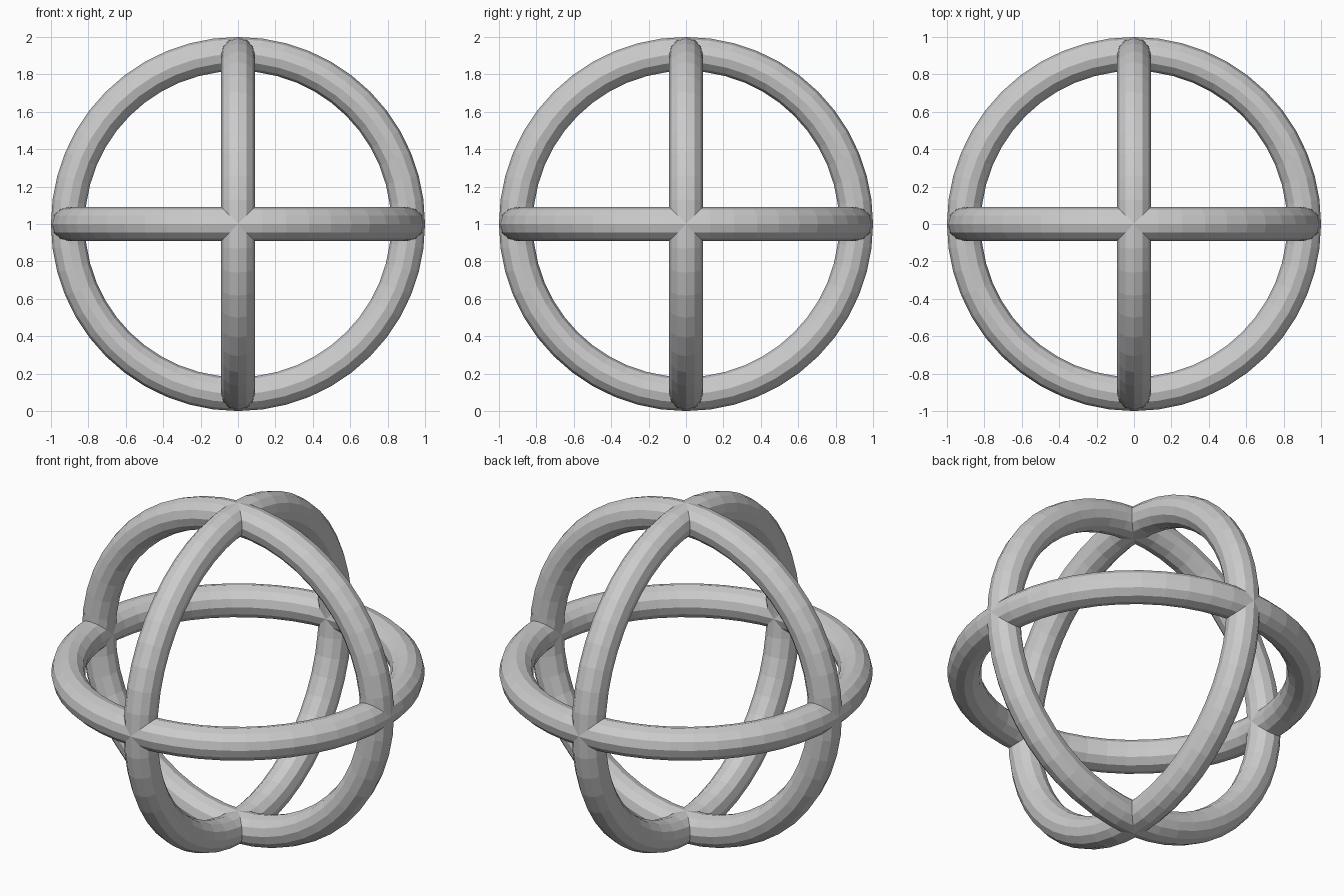
import bpy
from math import pi

if "Cube" in bpy.data.objects:
    bpy.data.objects.remove(bpy.data.objects["Cube"])

R = 1 / 1.1          # ring centreline radius
r = R * 0.1          # tube radius

# three equal rings crossing at right angles
for name, rot in (("level_ring", (0, 0, 0)),
                  ("front_ring", (pi / 2, 0, 0)),
                  ("side_ring", (0, pi / 2, 0))):
    bpy.ops.mesh.primitive_torus_add(
        major_radius=R, minor_radius=r, major_segments=48, minor_segments=12,
        location=(0, 0, 1), rotation=rot)
    bpy.context.object.name = name
    bpy.ops.object.shade_flat()
